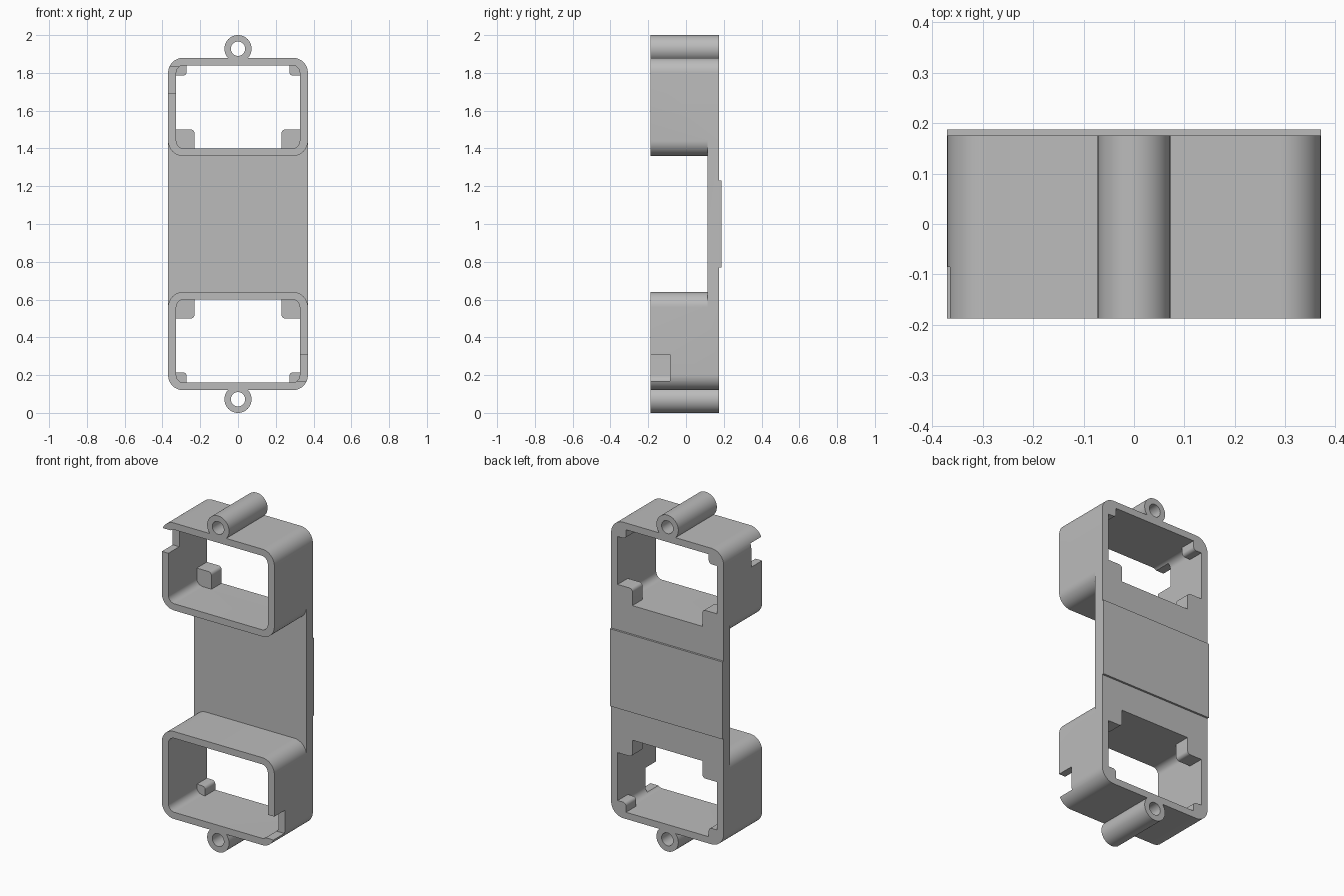
import bpy, bmesh
from math import sin, cos, pi

cube = bpy.data.objects.get("Cube")
if cube:
    bpy.data.objects.remove(cube, do_unlink=True)

grey = bpy.data.materials.new("plain grey")
grey.use_nodes = True
colour = (0.5, 0.5, 0.5, 1)
grey.diffuse_color = colour
grey.node_tree.nodes["Principled BSDF"].inputs["Base Color"].default_value = colour

FRONT, BACK = -0.187, 0.175
HALF = 0.37


def rounded(x0, x1, z0, z1, r, n=12):
    """Rounded rectangle outline in the xz plane."""
    if r == 0:
        return [(x1, z1), (x0, z1), (x0, z0), (x1, z0)]
    centres = [(x1 - r, z1 - r), (x0 + r, z1 - r), (x0 + r, z0 + r), (x1 - r, z0 + r)]
    return [(cx + r * cos(pi / 2 * (q + i / n)), cz + r * sin(pi / 2 * (q + i / n)))
            for q, (cx, cz) in enumerate(centres) for i in range(n + 1)]


def circle(z, r, n=48):
    return [(r * cos(2 * pi * i / n), z + r * sin(2 * pi * i / n)) for i in range(n)]


def prism(name, outline, y0, y1, side=1):
    """Extrude an outline along y; side -1 turns it half round about the middle."""
    bm = bmesh.new()
    face = bm.faces.new([bm.verts.new((x * side, y0, 1 + (z - 1) * side)) for x, z in outline])
    made = bmesh.ops.extrude_face_region(bm, geom=[face])["geom"]
    for v in made:
        if isinstance(v, bmesh.types.BMVert):
            v.co.y = y1
    bmesh.ops.recalc_face_normals(bm, faces=bm.faces)
    mesh = bpy.data.meshes.new(name)
    bm.to_mesh(mesh)
    bm.free()
    mesh.materials.append(grey)
    ob = bpy.data.objects.new(name, mesh)
    bpy.context.collection.objects.link(ob)
    return ob


def combine(ob, tool, operation):
    """Apply a boolean and discard the tool."""
    mod = ob.modifiers.new("boolean", 'BOOLEAN')
    mod.operation = operation
    mod.solver = 'EXACT'
    mod.object = tool
    bpy.context.view_layer.objects.active = ob
    bpy.ops.object.modifier_apply(modifier=mod.name)
    bpy.data.objects.remove(tool, do_unlink=True)


# Back plate joining the two end frames
housing = prism("housing", rounded(-HALF, HALF, 0.56, 1.44, 0), 0.115, BACK)

# End frames with their screw tubes
for side in (1, -1):
    frame = prism("frame", rounded(-HALF, HALF, 1.36, 1.88, 0.08), FRONT, BACK, side)
    combine(housing, frame, 'UNION')
    tube = prism("screw_tube", circle(1.928, 0.072), FRONT, BACK, side)
    combine(housing, tube, 'UNION')

for side in (1, -1):
    # Opening, leaving two large and two small corner blocks at the back
    opening = prism("opening", rounded(-0.327, 0.327, 1.4, 1.84, 0.04), -0.3, 0.3, side)
    for x in (1, -1):
        for inner, z0, z1 in ((0.23, 1.37, 1.5), (0.272, 1.785, 1.87)):
            lo, hi = sorted((x * inner, x * 0.36))
            block = prism("block", rounded(lo, hi, z0, z1, 0.02, 6), 0.08, 0.4, side)
            combine(opening, block, 'DIFFERENCE')
    combine(housing, opening, 'DIFFERENCE')

    # Screw hole
    bore = prism("bore", circle(1.928, 0.038), -0.3, 0.3, side)
    combine(housing, bore, 'DIFFERENCE')

    # Cable notch in the side wall
    notch = prism("notch", rounded(-0.5, -0.29, 1.69, 1.83, 0), -0.3, -0.085, side)
    combine(housing, notch, 'DIFFERENCE')

# Raised pad on the back
pad = prism("raised_pad", rounded(-HALF, HALF, 0.77, 1.23, 0), BACK - 0.01, 0.187)

bpy.ops.object.select_all(action='DESELECT')
for ob in (housing, pad):
    ob.select_set(True)
bpy.context.view_layer.objects.active = housing
bpy.ops.object.shade_smooth_by_angle()
